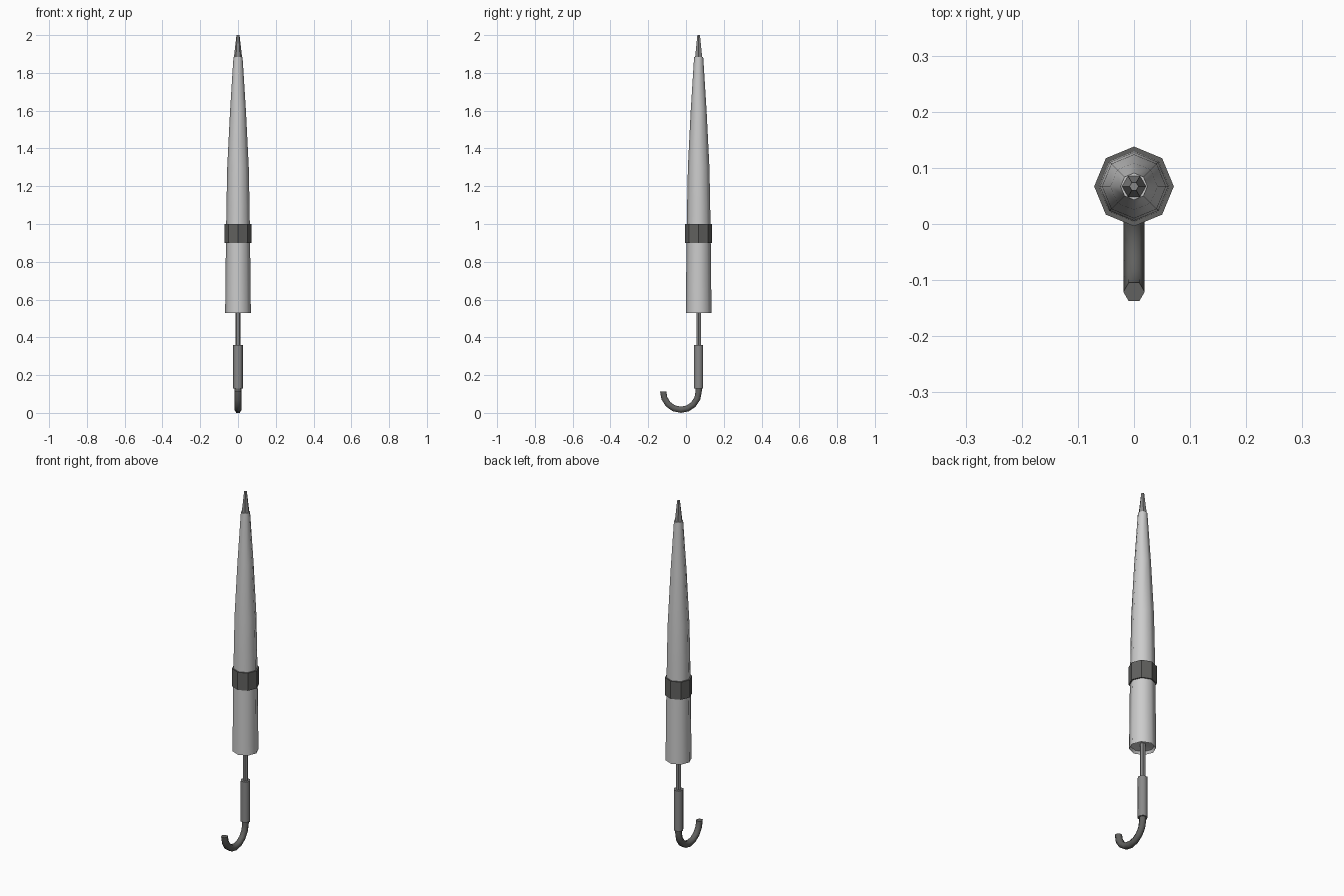
import bpy, bmesh, math

if "Cube" in bpy.data.objects:
    bpy.data.objects.remove(bpy.data.objects["Cube"])

AXIS_Y = 0.067

dark = bpy.data.materials.new("dark_grey")
dark.diffuse_color = (0.12, 0.12, 0.115, 1)
dark.use_nodes = True
dark.node_tree.nodes["Principled BSDF"].inputs["Base Color"].default_value = dark.diffuse_color
mid = bpy.data.materials.new("mid_grey")
mid.diffuse_color = (0.25, 0.25, 0.25, 1)
mid.use_nodes = True
mid.node_tree.nodes["Principled BSDF"].inputs["Base Color"].default_value = mid.diffuse_color


def skin(name, rings, mat=None, closed=False, smooth=None):
    """Bridge successive rings of points; cap the ends or close into a loop."""
    bm = bmesh.new()
    loops = [[bm.verts.new(p) for p in ring] for ring in rings]
    n = len(loops[0])
    pairs = list(zip(loops, loops[1:]))
    if closed:
        pairs.append((loops[-1], loops[0]))
    else:
        bm.faces.new(loops[0])
        bm.faces.new(loops[-1])
    for a, b in pairs:
        for i in range(n):
            j = (i + 1) % n
            bm.faces.new((a[i], a[j], b[j], b[i]))
    bmesh.ops.recalc_face_normals(bm, faces=bm.faces)
    mesh = bpy.data.meshes.new(name)
    bm.to_mesh(mesh)
    bm.free()
    ob = bpy.data.objects.new(name, mesh)
    bpy.context.collection.objects.link(ob)
    if mat:
        mesh.materials.append(mat)
    if smooth:
        bpy.ops.object.select_all(action='DESELECT')
        ob.select_set(True)
        bpy.context.view_layer.objects.active = ob
        bpy.ops.object.shade_smooth_by_angle(angle=math.radians(smooth))
    return ob


def lathe(name, profile, sides, **kw):
    """Revolve (radius, z) points around the umbrella axis."""
    angles = [2 * math.pi * i / sides for i in range(sides)]
    rings = [[(r * math.cos(a), AXIS_Y + r * math.sin(a), z) for a in angles]
             for r, z in profile]
    return skin(name, rings, **kw)


# folded canopy, with a recessed underside
lathe("canopy", [(0.012, 0.555), (0.060, 0.545), (0.068, 0.53), (0.064, 0.90),
                 (0.061, 1.10), (0.057, 1.30), (0.042, 1.60), (0.024, 1.885)],
      8, smooth=50)

# strap around the canopy
lathe("strap", [(0.060, 0.90), (0.071, 0.90), (0.071, 1.0), (0.060, 1.0)],
      8, mat=dark, closed=True)

# pointed tip, shaft and grip
lathe("tip", [(0.022, 1.88), (0.008, 2.0)], 6, mat=mid)
lathe("shaft", [(0.014, 0.35), (0.014, 0.60)], 6, mat=mid)
lathe("grip", [(0.027, 0.13), (0.027, 0.36)], 6, mat=mid, smooth=65)

# curved handle: hexagon swept along a half circle
R, TUBE, STEPS = 0.094, 0.019, 8
CY, CZ = AXIS_Y - R, 0.1125
path = [(AXIS_Y, 0.135, 0.0)]
for k in range(STEPS + 1):
    t = math.pi * k / STEPS
    path.append((CY + R * math.cos(t), CZ - (R + 0.002) * math.sin(t), t))
rings = []
for y, z, t in path:
    ring = []
    for i in range(6):
        a = math.pi * i / 3
        d = TUBE * math.sin(a)
        ring.append((TUBE * math.cos(a), y + d * math.cos(t), z - d * math.sin(t)))
    rings.append(ring)
skin("hook_handle", rings, mat=dark, smooth=65)
